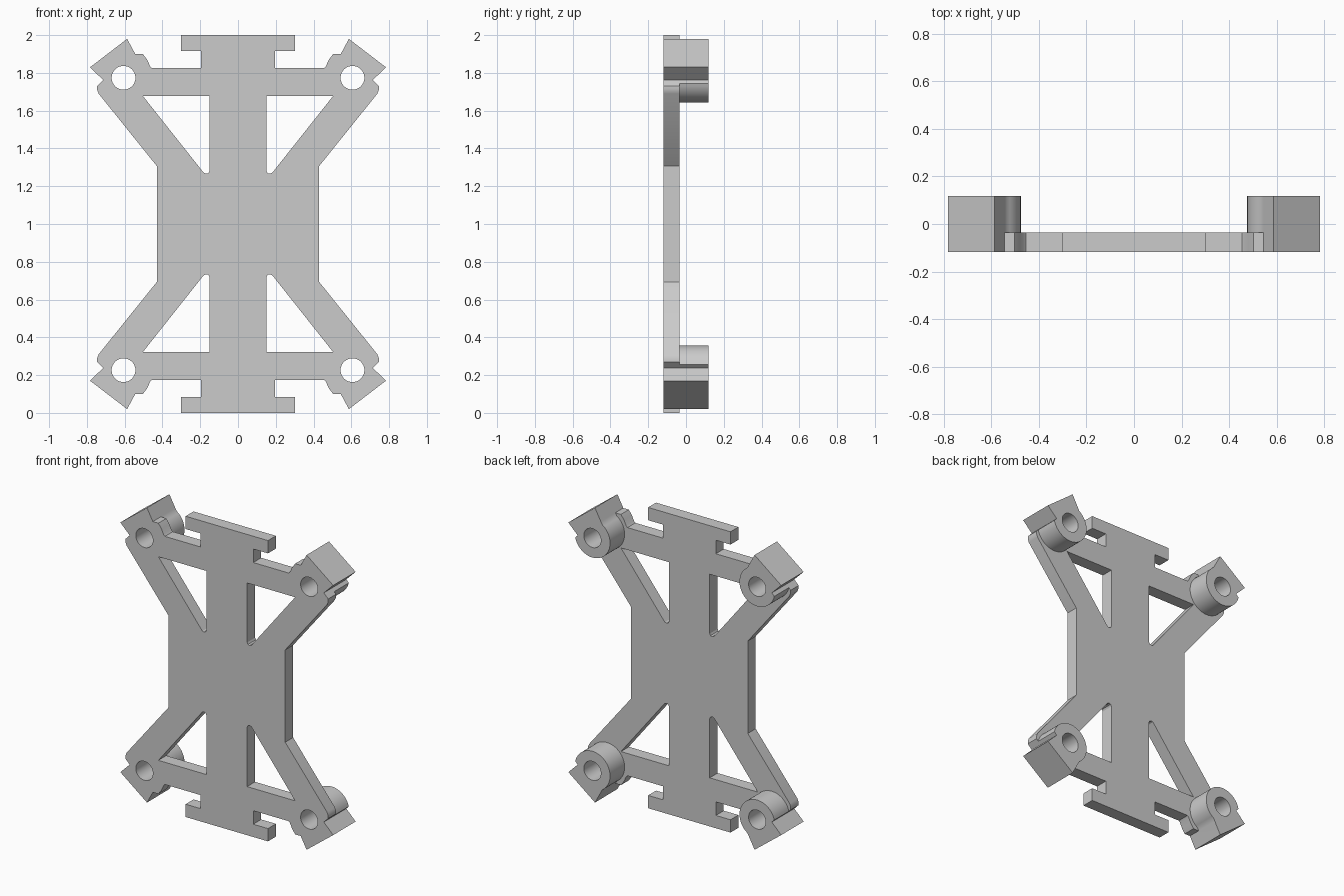
import bpy
import bmesh
from math import cos, sin, radians, tau

cube = bpy.data.objects.get("Cube")
if cube:
    bpy.data.objects.remove(cube)

FRONT, BACK, BOSS_BACK = -0.118, -0.035, 0.118
CX, CZ = 0.606, 1.774            # upper left screw hole
BOSS_R, HOLE_R = 0.13, 0.063
SIDES = [(1, 1), (1, -1), (-1, -1), (-1, 1)]


def mirror(points, sx, sz):
    """Reflect points about x = 0 and about z = 1."""
    return [(x * sx, 1 + (z - 1) * sz) for x, z in points]


def arc(r, start, end, steps):
    angles = [radians(start + (end - start) * i / steps) for i in range(steps + 1)]
    return [(CX + r * cos(a), CZ + r * sin(a)) for a in angles]


def fill(bm, loops):
    """Fill an outline with holes as a flat sheet at the front plane."""
    edges = []
    for loop in loops:
        vs = [bm.verts.new((x, FRONT, z)) for x, z in loop]
        edges += [bm.edges.new((a, b)) for a, b in zip(vs, vs[1:] + vs[:1])]
    res = bmesh.ops.triangle_fill(bm, edges=edges, use_beauty=True, normal=(0, -1, 0))
    return [g for g in res["geom"] if isinstance(g, bmesh.types.BMFace)]


def extrude(bm, faces, depth):
    res = bmesh.ops.extrude_face_region(bm, geom=faces)
    verts = [g for g in res["geom"] if isinstance(g, bmesh.types.BMVert)]
    bmesh.ops.translate(bm, verts=verts, vec=(0, depth, 0))


# Profiles for one corner
boss_arc = arc(BOSS_R, 123.5, 346.5, 32)
shoulder = (0.544, 1.90)
quarter = [(0.303, 2), (0.303, 1.915), (0.195, 1.915), (0.195, 1.825),
           (0.455, 1.825), (0.465, 1.835), (0.48, 1.868), (0.503, 1.90), shoulder]
quarter += boss_arc + [(0.746, 1.73), (0.746, 1.712), (0.738, 1.69), (0.43, 1.307)]
boss = [shoulder] + boss_arc + [(0.714, 1.762), (0.783, 1.83), (0.587, 1.98)]
hole = arc(HOLE_R, 0, 360, 40)[:-1]
window = [(0.15, 1.677), (0.503, 1.677), (0.19, 1.282), (0.18, 1.27),
          (0.168, 1.266), (0.156, 1.27), (0.15, 1.282)]

# Plate outline and its four windows
outline = []
for i, (sx, sz) in enumerate(SIDES):
    part = mirror(quarter, sx, sz)
    outline += part[::-1] if i % 2 else part
bm = bmesh.new()
fill(bm, [outline] + [mirror(window, *s) for s in SIDES])

# Corner bosses with holes, marked so they can be raised further
for s in SIDES:
    for f in fill(bm, [mirror(boss, *s), mirror(hole, *s)]):
        f.material_index = 1
bmesh.ops.remove_doubles(bm, verts=bm.verts[:], dist=0.0001)

# Plate thickness, then boss height
extrude(bm, bm.faces[:], BACK - FRONT)
raised = [f for f in bm.faces if f.material_index == 1
          and all(abs(v.co.y - BACK) < 0.001 for v in f.verts)]
extrude(bm, raised, BOSS_BACK - BACK)
leftover = [f for f in raised if f.is_valid
            and all(abs(v.co.y - BACK) < 0.001 for v in f.verts)]
if leftover:
    bmesh.ops.delete(bm, geom=leftover, context='FACES')

for f in bm.faces:
    f.material_index = 0
bmesh.ops.recalc_face_normals(bm, faces=bm.faces[:])
bmesh.ops.dissolve_limit(bm, angle_limit=0.01, verts=bm.verts[:], edges=bm.edges[:])

mesh = bpy.data.meshes.new("mounting_plate")
bm.to_mesh(mesh)
bm.free()
plate = bpy.data.objects.new("mounting_plate", mesh)
bpy.context.collection.objects.link(plate)

# Plain grey material
grey = bpy.data.materials.new("light_grey")
grey.use_nodes = True
colour = (0.6, 0.6, 0.6, 1)
grey.diffuse_color = colour
grey.node_tree.nodes["Principled BSDF"].inputs["Base Color"].default_value = colour
mesh.materials.append(grey)

# Smooth the round walls and keep the corners sharp
bpy.ops.object.select_all(action='DESELECT')
plate.select_set(True)
bpy.context.view_layer.objects.active = plate
bpy.ops.object.shade_smooth_by_angle(angle=radians(25))
